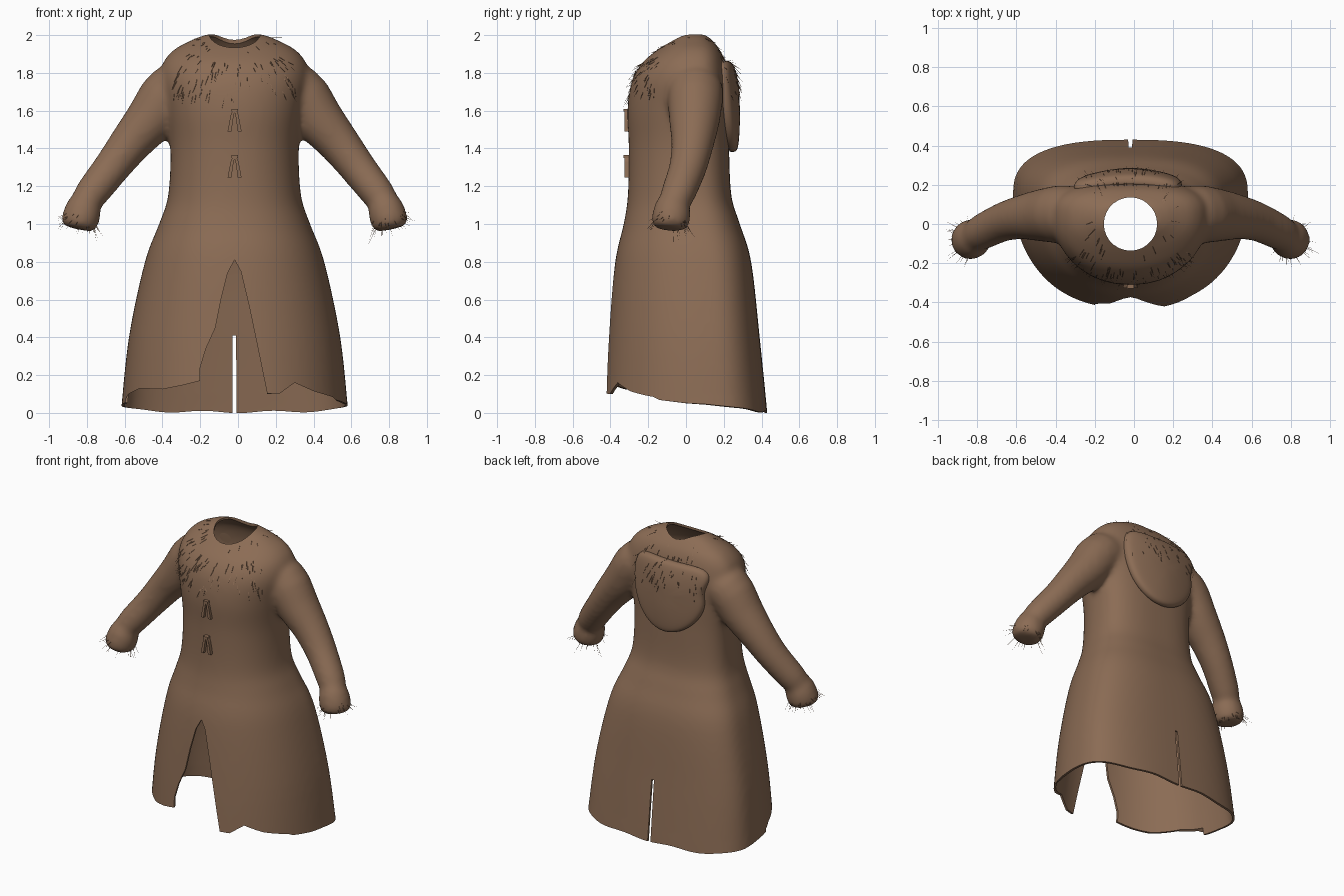
import bpy, bmesh, math, random
from mathutils import Vector

random.seed(4)
CX = -0.018  # the coat's own middle
scene = bpy.context.scene
if "Cube" in bpy.data.objects:
    bpy.data.objects.remove(bpy.data.objects["Cube"])

brown = bpy.data.materials.new("brown_hide")
brown.use_nodes = True
brown.diffuse_color = (0.26, 0.15, 0.09, 1)
brown.node_tree.nodes["Principled BSDF"].inputs["Base Color"].default_value = brown.diffuse_color


def make(name, bm):
    bmesh.ops.recalc_face_normals(bm, faces=bm.faces)
    mesh = bpy.data.meshes.new(name)
    bm.to_mesh(mesh)
    bm.free()
    mesh.materials.append(brown)
    ob = bpy.data.objects.new(name, mesh)
    scene.collection.objects.link(ob)
    return ob


def loft(bm, rings):
    loops = [[bm.verts.new(p) for p in ring] for ring in rings]
    n = len(loops[0])
    for a, b in zip(loops, loops[1:]):
        for i in range(n):
            j = (i + 1) % n
            bm.faces.new((a[i], a[j], b[j], b[i]))
    bm.faces.new(loops[0])
    bm.faces.new(loops[-1])


def apply_mods(ob):
    bpy.context.view_layer.update()
    deps = bpy.context.evaluated_depsgraph_get()
    mesh = bpy.data.meshes.new_from_object(ob.evaluated_get(deps))
    ob.modifiers.clear()
    ob.data = mesh


def smooth(ob, angle=40):
    bpy.ops.object.select_all(action='DESELECT')
    ob.select_set(True)
    bpy.context.view_layer.objects.active = ob
    bpy.ops.object.shade_smooth_by_angle(angle=math.radians(angle))


def prism(name, outline, y0, y1):
    bm = bmesh.new()
    loft(bm, [[(x, y, z) for x, z in outline] for y in (y0, y1)])
    return make(name, bm)


def flow(rows, steps=5):
    # Smooth spline through the rows of a profile
    out = []
    for i in range(len(rows) - 1):
        quad = zip(rows[max(i - 1, 0)], rows[i], rows[i + 1], rows[min(i + 2, len(rows) - 1)])
        quad = list(quad)
        for k in range(steps):
            t = k / steps
            out.append([b + .5 * t * (c - a + t * (2 * a - 5 * b + 4 * c - d + t * (3 * (b - c) + d - a)))
                        for a, b, c, d in quad])
    return out + [list(rows[-1])]


# Torso and skirt rings: height, half width, front, back, widest y
BODY = [(-0.12, .61, -.45, .435, .15), (0, .602, -.445, .43, .15),
        (.4, .56, -.415, .39, .13), (.8, .475, -.375, .345, .1),
        (1.0, .40, -.33, .285, .06), (1.15, .352, -.308, .24, .04),
        (1.4, .34, -.303, .228, .04), (1.6, .365, -.31, .225, .04),
        (1.75, .395, -.288, .22, .05), (1.85, .38, -.235, .205, .05),
        (1.92, .325, -.155, .18, .05), (1.965, .245, -.09, .145, .04),
        (2.0, .16, -.045, .11, .04), (2.012, .06, -.02, .08, .04)]


def body_ring(z, w, front, back, mid):
    ring = []
    for i in range(64):
        a = math.tau * i / 64
        c, s = math.cos(a), math.sin(a)
        p = .76 if s > 0 else .9
        y = (back - mid if s > 0 else mid - front) * math.copysign(abs(s) ** p, s)
        ring.append((CX + w * math.copysign(abs(c) ** p, c), mid + y, z))
    return ring


# Sleeve path: x, y, z, radius
ARM = [(.2, .05, 1.74, .12), (.335, .05, 1.70, .145), (.44, .045, 1.56, .134),
       (.55, .035, 1.43, .112), (.65, .01, 1.30, .098), (.755, -.04, 1.165, .09),
       (.785, -.06, 1.12, .082), (.797, -.07, 1.09, .094),
       (.812, -.078, 1.04, .1), (.827, -.085, .995, .094), (.832, -.087, .975, .07)]


def arm_rings(side):
    rings = []
    rows = flow(ARM, 3)
    pts = [Vector(p[:3]) for p in rows]
    for i, p in enumerate(pts):
        t = (pts[min(i + 1, len(pts) - 1)] - pts[max(i - 1, 0)]).normalized()
        u = t.cross(Vector((0, 1, 0))).normalized()
        v = u.cross(t)
        ring = []
        for k in range(24):
            a = math.tau * k / 24
            q = p + rows[i][3] * (u * math.cos(a) + v * math.sin(a) * 1.02)
            ring.append((CX + side * q.x, q.y, q.z))
        rings.append(ring)
    return rings


# Coat: torso and closed sleeves fused into one smooth skin
bm = bmesh.new()
loft(bm, [body_ring(*r) for r in flow(BODY)])
for side in (-1, 1):
    loft(bm, arm_rings(side))
coat = make("coat", bm)
remesh = coat.modifiers.new("fuse", 'REMESH')
remesh.mode = 'VOXEL'
remesh.voxel_size = 0.016
soft = coat.modifiers.new("soften", 'SMOOTH')
soft.factor, soft.iterations = 0.5, 14
apply_mods(coat)

# Open the slanting hem and give the hide its thickness
bm = bmesh.new()
bm.from_mesh(coat.data)
bmesh.ops.bisect_plane(bm, geom=bm.verts[:] + bm.edges[:] + bm.faces[:], plane_co=(0, .43, 0),
                       plane_no=(0, -.12, -1), clear_outer=True)
for v in bm.verts:  # slightly uneven hem
    if v.co.z < .1 and v.co.y > 0:
        v.co.z += .012 * (1 - math.cos(17 * v.co.x)) * (1 - v.co.z / .1) * min(1, v.co.y / .1) * .5
bm.to_mesh(coat.data)
bm.free()
shell = coat.modifiers.new("thickness", 'SOLIDIFY')
shell.thickness, shell.offset = 0.014, -1
apply_mods(coat)

# Cut the ragged front opening, the back slit and the neck hole
FRONT = [(-.75, -.3), (-.75, .02), (-.62, .03), (-.58, .10), (-.52, .13), (-.4, .125),
         (-.3, .145), (-.2, .17), (-.2, .24), (-.17, .34), (-.12, .45), (-.09, .6),
         (-.055, .74), (-.018, .81), (.015, .75), (.06, .56), (.11, .32), (.155, .1),
         (.21, .095), (.3, .16), (.4, .115), (.5, .085), (.56, .03), (.75, .02), (.75, -.3)]
SLIT = [(-.031, -.3), (-.028, .41), (-.01, .41), (-.006, -.3)]
bm = bmesh.new()
loft(bm, [[(CX + .136 * math.cos(math.tau * i / 28), .136 * math.sin(math.tau * i / 28), z)
           for i in range(28)] for z in (1.72, 2.3)])
cutters = [prism("front_cutter", FRONT, -.9, -.02), prism("slit_cutter", SLIT, .1, .9),
           make("neck_cutter", bm)]
for c in cutters:
    c.hide_render = True
    cut = coat.modifiers.new(c.name, 'BOOLEAN')
    cut.operation, cut.solver, cut.object = 'DIFFERENCE', 'EXACT', c
apply_mods(coat)
for c in cutters:
    bpy.data.objects.remove(c)
smooth(coat)

# Hood lying flat on the back
HOOD = [(.25, 1.87), (.1, 1.865), (-.1, 1.86), (-.29, 1.86), (-.32, 1.78), (-.27, 1.70),
        (-.30, 1.6), (-.23, 1.47), (-.09, 1.375), (.06, 1.375), (.19, 1.48), (.25, 1.65)]
bm = bmesh.new()
rings = []
for s, d in [(.3, 0), (.9, 0), (.99, .005), (1, .025), (.97, .045), (.85, .055), (.3, .06)]:
    ring = []
    for x, z in HOOD:
        px, pz = CX + (x - CX) * s, 1.64 + (z - 1.64) * s
        ring.append((px, .228 - .6 * (px - CX) ** 2 - 1.0 * max(0, pz - 1.7) ** 2 + d, pz))
    rings.append(ring)
loft(bm, rings)
hood = make("hood", bm)
hood.modifiers.new("round", 'SUBSURF').levels = 2
apply_mods(hood)
smooth(hood)

# Two toggle fastenings, each a loop with two hanging ends
for name, top in (("upper_toggle", 1.605), ("lower_toggle", 1.36)):
    bm = bmesh.new()
    for side in (-1, 1):
        rings = []
        for dx, dz, w in [(.002, 0, .007), (.013, -.03, .008), (.027, -.115, .010)]:
            x = CX + side * dx
            rings.append([(x - w, -.3, top + dz), (x + w, -.3, top + dz),
                          (x + w, -.326, top + dz), (x - w, -.326, top + dz)])
        loft(bm, rings)
    bmesh.ops.create_cube(bm, size=1)
    for v in bm.verts[-8:]:
        v.co = Vector((CX + v.co.x * .034, -.313 + v.co.y * .034, top - .003 + v.co.z * .014))
    make(name, bm)


# Fur strands
def strand(bm, root, tip, w=.0018):
    t = (tip - root).normalized()
    u = t.orthogonal().normalized() * w
    v = t.cross(u)
    base = [bm.verts.new(root + q) for q in (u, -u * .5 + v * .87, -u * .5 - v * .87)]
    end = bm.verts.new(tip)
    for i in range(3):
        bm.faces.new((base[i], base[(i + 1) % 3], end))


bpy.context.view_layer.update()
deps = bpy.context.evaluated_depsgraph_get()
bm = bmesh.new()
middle = Vector((CX, 0, 1.6))
for count, facing, spread, low, high in [(100, -90, 64, 12, 50), (60, 90, 50, 14, 56), (20, 90, 180, 57, 66)]:
    for _ in range(count):
        a = math.radians(facing + random.uniform(-spread, spread))
        e = math.radians(random.uniform(low, high))
        out = Vector((math.cos(a) * math.cos(e), math.sin(a) * math.cos(e), math.sin(e)))
        hit, p, n, *_ = scene.ray_cast(deps, middle + out * 2, -out)
        if hit and Vector((p.x - CX, p.y)).length > .14:
            down = out * Vector((1, 1, 0)) * .4 - Vector((0, 0, 1))
            down = (down - n * down.dot(n)).normalized()
            down += n * random.uniform(.15, .45) + Vector((random.uniform(-.15, .15), 0, 0))
            strand(bm, p - n * .001, p + n * .002 + down * random.uniform(.03, .065))
make("collar_fur", bm)

CUFF = Vector((.822, -.083, 1.01))
CUFF_N = Vector((.33, -.15, -.93)).normalized()
for name, side in (("right_cuff_fur", -1), ("left_cuff_fur", 1)):
    bm = bmesh.new()
    u = CUFF_N.cross(Vector((0, 1, 0))).normalized()
    v = u.cross(CUFF_N)
    flip = Vector((side, 1, 1))
    for _ in range(42):
        a = random.uniform(0, math.tau)
        r = u * math.cos(a) + v * math.sin(a)
        root = CUFF + r * .08 - CUFF_N * random.uniform(-.01, .04)
        tip = root + (r * random.uniform(.2, .8) + CUFF_N * random.uniform(.4, 1)) * random.uniform(.04, .11)
        strand(bm, root * flip + Vector((CX, 0, 0)), tip * flip + Vector((CX, 0, 0)))
    make(name, bm)
